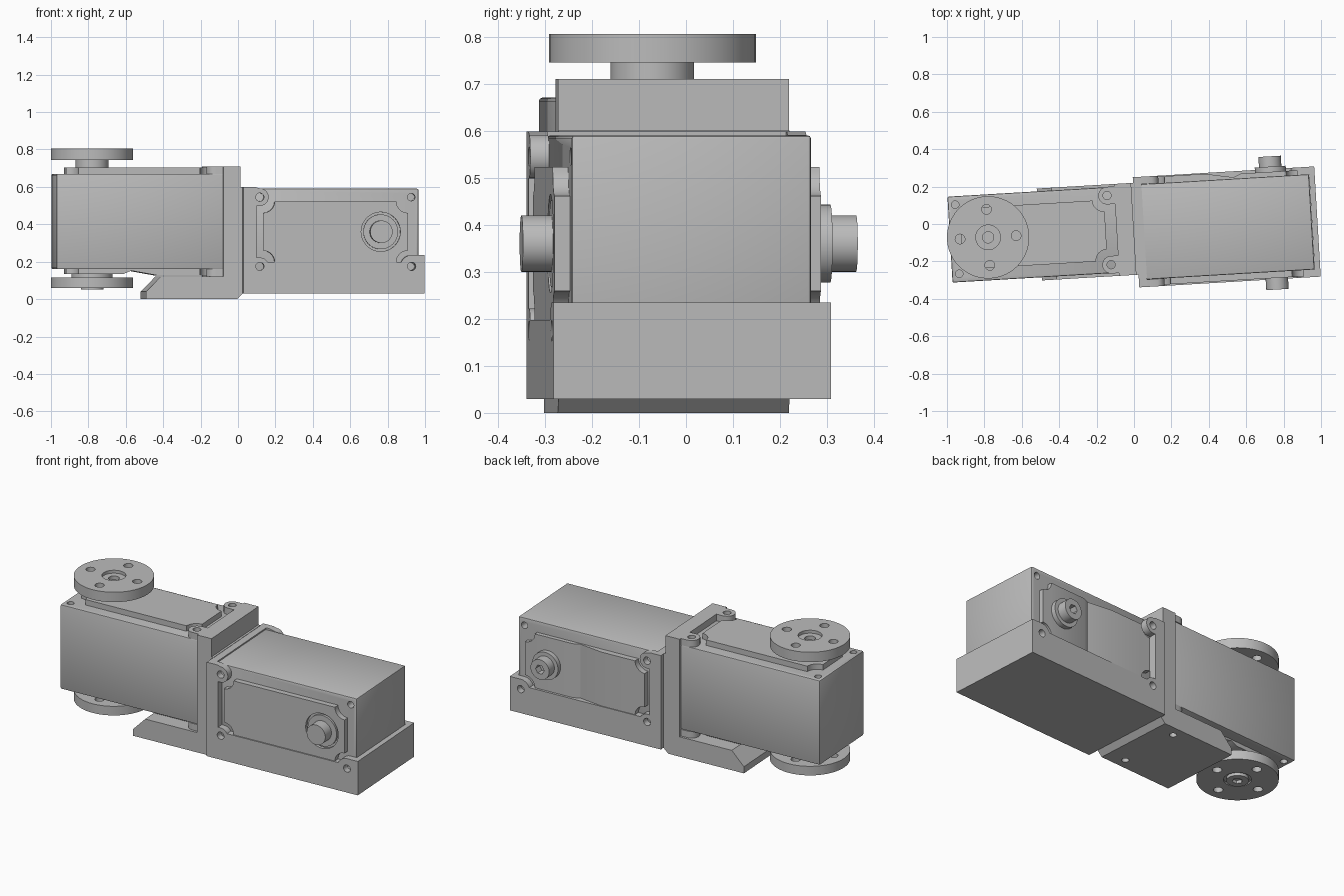
import bpy, bmesh, math
from math import radians, cos, sin
from mathutils import Matrix

if "Cube" in bpy.data.objects:
    bpy.data.objects.remove(bpy.data.objects["Cube"])

GREY = (0.5, 0.5, 0.5, 1)
mat = bpy.data.materials.new("plain grey")
mat.use_nodes = True
mat.diffuse_color = GREY
mat.node_tree.nodes["Principled BSDF"].inputs["Base Color"].default_value = GREY

# Actuator frame: output axis is local +Z, case runs along +X
TURN = Matrix.Rotation(radians(3.4), 4, 'Z')
LEFT = TURN @ Matrix.Translation((-0.783, -0.025, 0.415))
FLIP = Matrix(((-1, 0, 0, 0), (0, 0, -1, 0), (0, -1, 0, 0), (0, 0, 0, 1)))
RIGHT = TURN @ Matrix.Translation((0.745, -0.045, 0.36)) @ FLIP
SIDE = Matrix.Rotation(radians(90), 4, 'X')   # lays a profile into the XZ plane
HALF, EAR, BACK = 0.255, 0.295, -0.255
HOLE_Y, EAR_X, END_X = 0.185, 0.648, -0.165


def arc(cx, cy, r, a0, a1, n=12):
    return [(cx + r * cos(radians(a0 + (a1 - a0) * i / n)),
             cy + r * sin(radians(a0 + (a1 - a0) * i / n))) for i in range(n + 1)]


def circle(cx, cy, r, n=40):
    return arc(cx, cy, r, 0, 360, n)[:-1]


def rect(x0, x1, y0, y1):
    return [(x0, y0), (x1, y0), (x1, y1), (x0, y1)]


def prism(bm, pts, lo, hi, matrix=None):
    m = matrix or Matrix()
    rings = [[bm.verts.new(m @ Matrix.Translation((x, y, z)).translation)
              for x, y in pts] for z in (lo, hi)]
    faces = [bm.faces.new(r) for r in rings]
    for i in range(len(pts)):
        j = (i + 1) % len(pts)
        faces.append(bm.faces.new((rings[0][i], rings[0][j], rings[1][j], rings[1][i])))
    bmesh.ops.recalc_face_normals(bm, faces=faces)


def make_object(name, solids, bevel=0):
    bm = bmesh.new()
    for s in solids:
        prism(bm, *s)
    if bevel:
        bmesh.ops.bevel(bm, geom=bm.edges[:], offset=bevel, segments=2,
                        profile=0.5, affect='EDGES')
    mesh = bpy.data.meshes.new(name)
    bm.to_mesh(mesh)
    bm.free()
    obj = bpy.data.objects.new(name, mesh)
    bpy.context.collection.objects.link(obj)
    return obj


def part(name, solids, place, cuts=(), bevel=0):
    obj = make_object(name, solids, bevel)
    if cuts:
        cutter = make_object("cutter", cuts)
        cutter.hide_render = True
        mod = obj.modifiers.new("cut", 'BOOLEAN')
        mod.operation, mod.solver, mod.object = 'DIFFERENCE', 'EXACT', cutter
        dg = bpy.context.evaluated_depsgraph_get()
        obj.data = bpy.data.meshes.new_from_object(obj.evaluated_get(dg))
        obj.modifiers.clear()
        bpy.data.objects.remove(cutter)
    obj.data.name = name
    obj.data.materials.clear()
    obj.data.materials.append(mat)
    for p in obj.data.polygons:
        p.use_smooth = True
    obj.data.set_sharp_from_angle(angle=radians(30))
    obj.matrix_world = place
    return obj


# Cover outline with a concave notch round each corner screw
x0, x1, w, n = -0.145, 0.63, 0.163, 0.062
COVER = (arc(x0 - .005, -w - .005, n, 85, 5, 8)[::1] + arc(x1 + .005, -w - .005, n, 175, 95, 8)[::1])
COVER = (arc(x0, -w, n, 90, 0, 8) + arc(x1, -w, n, 180, 90, 8)
         + arc(x1, w, n, 270, 180, 8) + arc(x0, w, n, 0, -90, 8))


def actuator(side, place):
    # Case with blind screw holes at the free end
    cuts = [(circle(END_X, s * HOLE_Y, 0.02, 20), z - 0.05, z + 0.05)
            for s in (-1, 1) for z in (HALF, -HALF)]
    part(side + "_case", [(rect(-0.204, 0.70, -0.23, 0.23), -HALF, HALF)], place, cuts, 0.007)
    # Output side cover with ring groove and shaft
    part(side + "_front_cover", [(COVER, HALF - 0.01, 0.288)], place,
         [(circle(0, 0, 0.105), 0.272, 0.32)])
    part(side + "_collar", [(circle(0, 0, 0.093), 0.25, 0.286)], place)
    part(side + "_front_shaft", [(circle(0, 0, 0.06), 0.26, 0.35)], place)
    # Rear cover: a dip between bearing plate and pad, with four curved slots
    dip = [(-0.3, -0.28), (0.16, -0.28), (0.20, -0.263), (0.35, -0.29),
           (0.9, -0.29), (0.9, -0.36), (-0.3, -0.36)]
    slots = [(arc(0, 0, 0.128, a - 27, a + 27) + arc(0, 0, 0.098, a + 27, a - 27), -0.34, -0.262)
             for a in (45, 135, 225, 315)]
    part(side + "_rear_cover", [(COVER, -0.30, BACK + 0.01)], place,
         [(dip, -0.4, 0.4, SIDE)] + slots)
    part(side + "_rear_bearing", [(circle(0, 0, 0.083), -0.308, BACK)], place)
    part(side + "_rear_shaft", [(circle(0, 0, 0.06), -0.363, BACK)], place,
         [(circle(0, 0, 0.028, 6), -0.4, -0.32)])


actuator("left", LEFT)
actuator("right", RIGHT)


# Round output discs on the upright actuator
def horn(name, lo, hi, neck, root, bore):
    holes = [(circle(0.15 * cos(a), 0.15 * sin(a), 0.026, 20), lo - 0.02, hi + 0.02)
             for a in (0, math.pi / 2, math.pi, -math.pi / 2)]
    part(name, [(circle(0, 0, 0.22, 64), lo, hi)], LEFT,
         holes + [(circle(0, 0, bore), lo - 0.02, hi + 0.02)])
    part(name + "_neck", [(circle(0, 0, neck), *root)], LEFT)


horn("top_horn", 0.33, 0.39, 0.089, (0.28, 0.332), 0.066)
horn("bottom_horn", -0.355, -0.30, 0.11, (-0.312, -0.27), 0.075)
part("top_horn_hub", [(circle(0, 0, 0.066), 0.32, 0.372)], LEFT,
     [(circle(0, 0, 0.03, 24), 0.34, 0.4)])
part("bottom_horn_hub", [(circle(0, 0, 0.076), -0.345, -0.30)], LEFT)

# Left bracket: chamfered foot plate rising into an end wall
foot = [(-0.508, 0), (-0.02, 0), (0.01, 0.03), (0.01, 0.6), (-0.003, 0.6), (-0.003, 0.71),
        (-0.095, 0.71), (-0.095, 0.12), (-0.43, 0.12), (-0.508, 0.04)]
part("left_bracket", [(foot, -0.22, 0.272, SIDE)], TURN,
     [(circle(-0.135, -0.025 + s * HOLE_Y, 0.02, 20), -0.05, 0.2) for s in (-1, 1)])

# Screw ears holding the upright actuator
for level, lo, hi in (("upper", HALF, EAR), ("lower", -EAR, BACK)):
    for label, s in (("front", -1), ("back", 1)):
        y = s * HOLE_Y
        outline = arc(EAR_X, y, 0.047, 90, 270) + [(0.70, y - 0.047), (0.70, y + 0.047)]
        part(f"{level}_{label}_ear", [(outline, lo, hi)], LEFT,
             [(circle(EAR_X, y, 0.022, 20), lo - 0.02, hi + 0.02)])

# Right bracket: floor, two end walls and a pair of eared side walls
part("right_bracket_floor", [(rect(0.008, 0.98, -0.34, 0.25), 0.03, 0.131)], TURN)
part("right_bracket_inner_wall", [(rect(0.008, 0.052, -0.34, 0.25), 0.03, 0.598)], TURN)
part("right_bracket_outer_wall", [(rect(0.95, 0.98, -0.34, 0.25), 0.03, 0.235)], TURN)
wall = ([(-0.235, 0.33), (-0.235, 0.125)] + arc(END_X, HOLE_Y, 0.06, 270, 338)
        + arc(EAR_X, HOLE_Y, 0.047, 208, 270) + [(0.665, 0.138), (0.665, -0.138)]
        + arc(EAR_X, -HOLE_Y, 0.047, 90, 270) + [(0.67, -0.238), (0.737, -0.238), (0.737, 0.33)])
screws = [(END_X, HOLE_Y), (EAR_X, HOLE_Y), (EAR_X, -HOLE_Y)]
for label, lo, hi in (("front", HALF, EAR), ("back", -EAR, BACK)):
    part(f"right_bracket_{label}_wall", [(wall, lo, hi)], RIGHT,
         [(circle(x, y, 0.022, 20), lo - 0.02, hi + 0.02) for x, y in screws])
